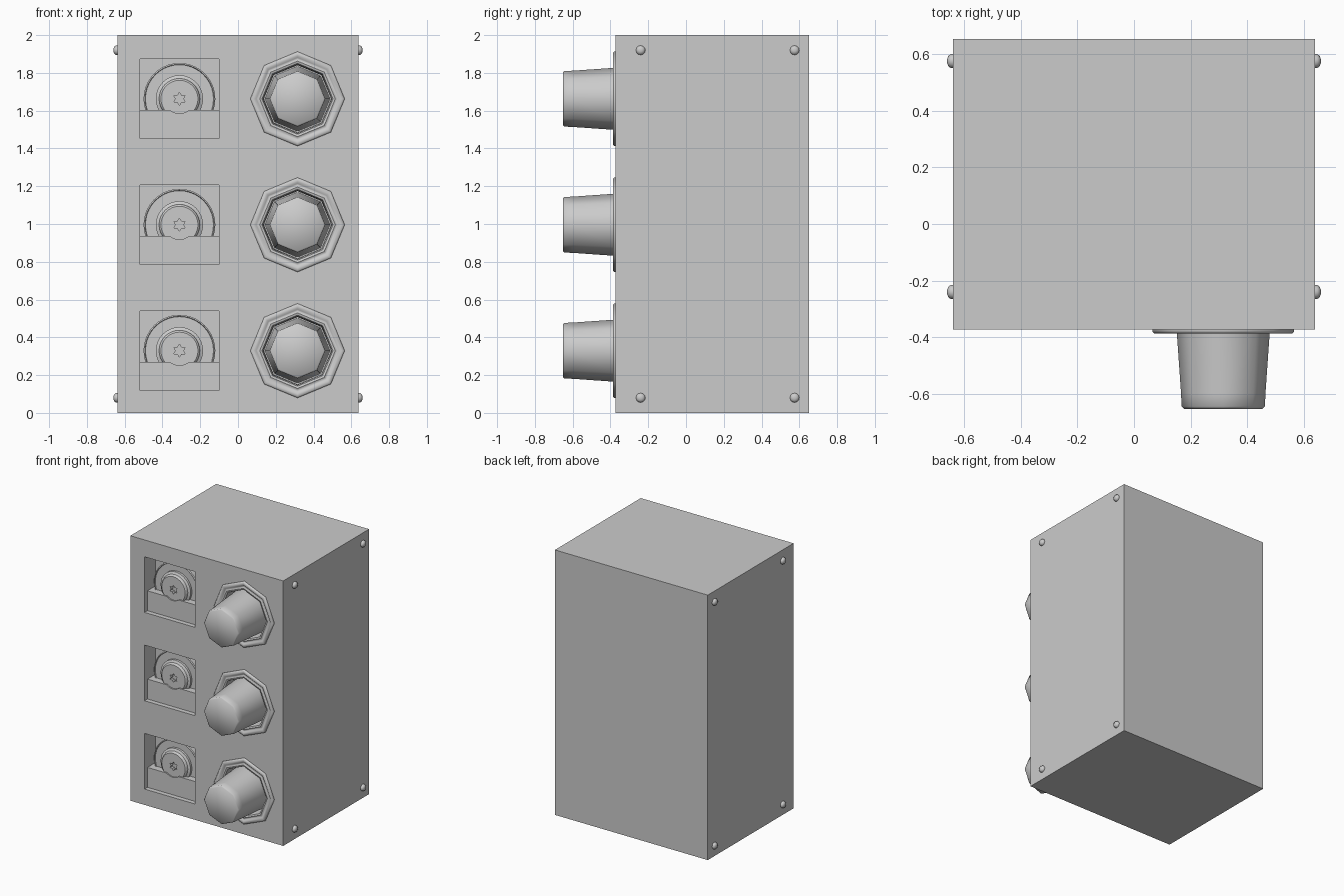
import bpy, bmesh, math
from mathutils import Vector

if "Cube" in bpy.data.objects:
    bpy.data.objects.remove(bpy.data.objects["Cube"])

FRONT, BACK, HW = -0.372, 0.652, 0.638
DEPTH = 0.13                      # thickness of the front panels
PITCH = 2 / 3
WIN_X, KNOB_X = -0.31, 0.315


def make(name, bm, smooth=None):
    bmesh.ops.recalc_face_normals(bm, faces=bm.faces)
    me = bpy.data.meshes.new(name)
    bm.to_mesh(me)
    bm.free()
    ob = bpy.data.objects.new(name, me)
    bpy.context.collection.objects.link(ob)
    if smooth:
        bpy.ops.object.select_all(action='DESELECT')
        ob.select_set(True)
        bpy.context.view_layer.objects.active = ob
        bpy.ops.object.shade_smooth_by_angle(angle=math.radians(smooth))
    return ob


def box(name, x0, x1, y0, y1, z0, z1):
    bm = bmesh.new()
    bmesh.ops.create_cube(bm, size=1)
    for v in bm.verts:
        v.co = Vector(((x0 + x1) / 2 + v.co.x * (x1 - x0),
                       (y0 + y1) / 2 + v.co.y * (y1 - y0),
                       (z0 + z1) / 2 + v.co.z * (z1 - z0)))
    return make(name, bm)


def lathe(name, profile, n, centre, axis='Y', smooth=None, star=0.0, closed=False):
    """Turn (radius, offset) pairs about an axis; star pulls in every second point."""
    bm = bmesh.new()
    rings = []
    for r, d in profile:
        ring = []
        for i in range(n):
            a = 2 * math.pi * i / n + math.pi / 2
            k = r * (1 - star * (i % 2))
            u, w = k * math.cos(a), k * math.sin(a)
            p = (u, d, w) if axis == 'Y' else (d, u, w)
            ring.append(bm.verts.new(Vector(p) + Vector(centre)))
        rings.append(ring)
    pairs = list(zip(rings, rings[1:]))
    if closed:
        pairs.append((rings[-1], rings[0]))
    else:
        bm.faces.new(rings[0])
        bm.faces.new(rings[-1])
    for a, b in pairs:
        for i in range(n):
            j = (i + 1) % n
            bm.faces.new((a[i], a[j], b[j], b[i]))
    return make(name, bm, smooth)


def cut(target, cutter):
    cutter.hide_render = True
    mod = target.modifiers.new("cut", 'BOOLEAN')
    mod.operation, mod.solver, mod.object = 'DIFFERENCE', 'EXACT', cutter
    bpy.context.view_layer.objects.active = target
    bpy.ops.object.modifier_apply(modifier=mod.name)
    bpy.data.objects.remove(cutter)


# Main case behind the front panels
box("case", -HW, HW, FRONT + DEPTH, BACK, 0, 2)

for m in range(3):
    z = PITCH * (m + 0.5) - 0.004
    n = str(m + 1)

    # Front panel with square window and octagonal knob opening
    panel = box("front_panel_" + n, -HW, HW, FRONT, FRONT + DEPTH, PITCH * m, PITCH * (m + 1))
    cut(panel, box("window_cutter", -0.52, -0.10, -0.6, 0, z - 0.21, z + 0.21))
    cut(panel, lathe("knob_cutter", [(0.2, -0.6), (0.2, 0)], 8, (KNOB_X, 0, z)))

    # Lower cover plate in the window, notched around the hub
    plate = box("cover_plate_" + n, -0.52, -0.10, FRONT + 0.035, FRONT + DEPTH,
                z - 0.21, z - 0.06)
    cut(plate, lathe("notch_cutter", [(0.078, -0.6), (0.078, FRONT + 0.075)], 32,
                     (WIN_X, 0, z)))

    # Wheel with a rim groove, then stepped hub with star socket
    lathe("wheel_" + n, [(0.19, 0.13), (0.19, 0.085), (0.183, 0.08), (0.18, 0.087),
                         (0.13, 0.087)], 40, (WIN_X, FRONT, z), smooth=30)
    hub = lathe("hub_" + n, [(0.125, 0.125), (0.125, 0.07), (0.108, 0.062), (0.104, 0.05),
                             (0.098, 0.045), (0.07, 0.045)], 32, (WIN_X, FRONT, z), smooth=30)
    cut(hub, lathe("socket_cutter", [(0.034, -0.1), (0.034, 0.07)], 12,
                   (WIN_X, FRONT, z), star=0.4))

    # Octagonal bezel ring and tapered knob
    lathe("knob_bezel_" + n, [(0.25, 0.002), (0.25, -0.008), (0.243, -0.014), (0.226, -0.014),
                              (0.218, -0.006), (0.208, -0.006), (0.2, -0.012), (0.188, -0.008),
                              (0.182, 0.01), (0.178, 0.08), (0.2, 0.08)],
          8, (KNOB_X, FRONT, z), smooth=50, closed=True)
    lathe("knob_" + n, [(0.172, 0.125), (0.164, -0.01), (0.149, -0.225), (0.147, -0.272),
                        (0.139, -0.28)], 8, (KNOB_X, FRONT, z), smooth=50)

# Domed screws near the corners of both sides
for side in (-1, 1):
    for y in (-0.24, 0.575):
        for z in (0.08, 1.92):
            lathe("side_screw", [(0.025, -0.005 * side), (0.025, 0.008 * side),
                                 (0.019, 0.017 * side), (0.008, 0.021 * side)],
                  12, (side * HW, y, z), axis='X', smooth=50)
